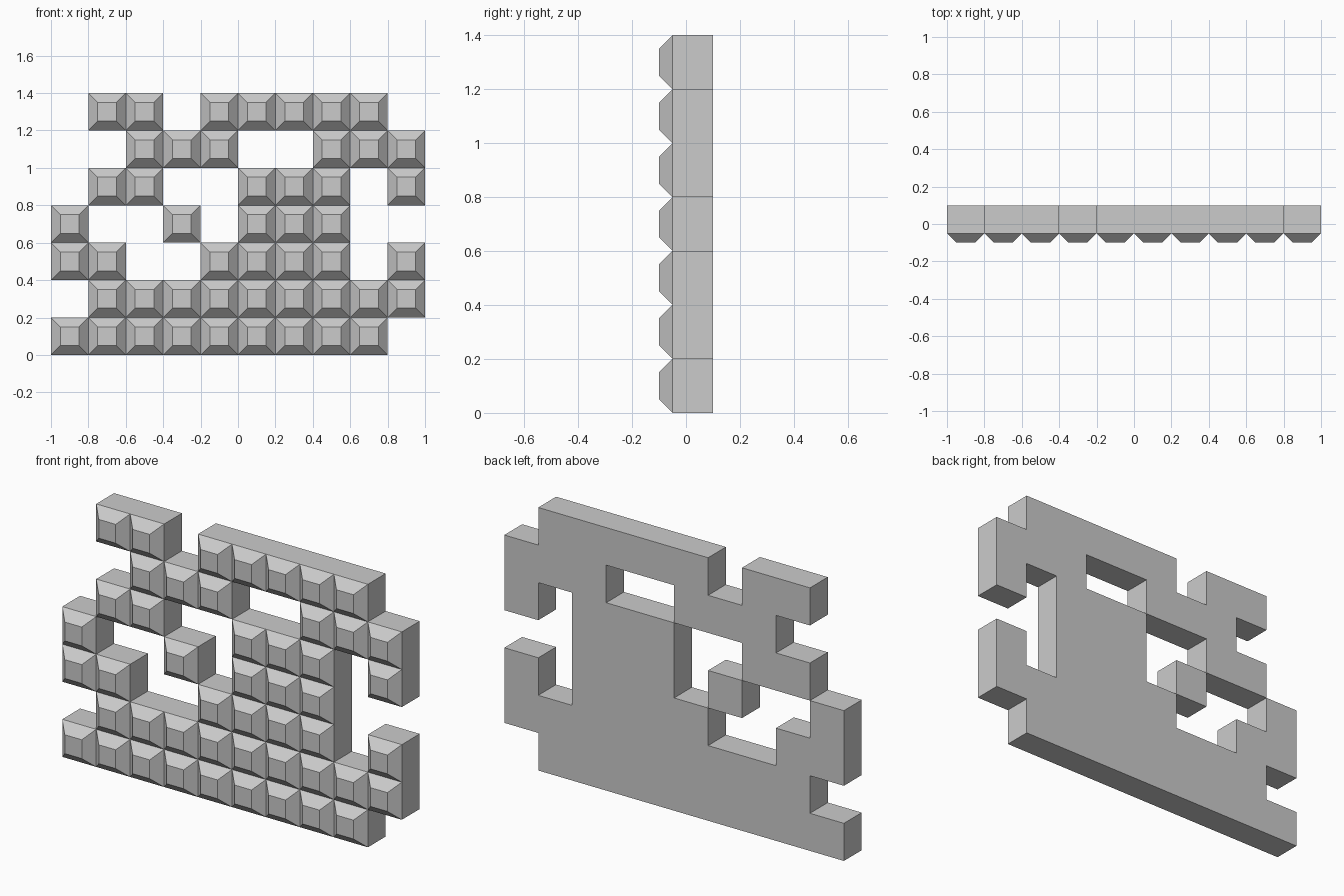
import bpy
import bmesh

cube = bpy.data.objects.get("Cube")
if cube:
    bpy.data.objects.remove(cube, do_unlink=True)

# Block layout, top row first
LAYOUT = [
    ".##.#####.",
    "..###..###",
    ".##..###.#",
    "#..#.###..",
    "##..####.#",
    ".#########",
    "#########.",
]
CELL, FRONT, BACK, BEVEL = 0.2, -0.05, 0.1, 0.05

rows = LAYOUT[::-1]
filled = {(c, r) for r, row in enumerate(rows) for c, mark in enumerate(row) if mark == "#"}

bm = bmesh.new()
grid = {}


def corner(c, r, y):
    """Shared vertex at a grid corner."""
    if (c, r, y) not in grid:
        grid[c, r, y] = bm.verts.new((c * CELL - 1, y, r * CELL))
    return grid[c, r, y]


# Front and back squares, plus walls only on the exposed sides
studs = []
for c, r in sorted(filled):
    ring = [(c, r), (c + 1, r), (c + 1, r + 1), (c, r + 1)]
    studs.append(bm.faces.new([corner(*p, FRONT) for p in ring]))
    bm.faces.new([corner(*p, BACK) for p in reversed(ring)])
    for i, (dc, dr) in enumerate([(0, -1), (1, 0), (0, 1), (-1, 0)]):
        if (c + dc, r + dr) not in filled:
            a, b = ring[i], ring[(i + 1) % 4]
            bm.faces.new([corner(*b, FRONT), corner(*a, FRONT),
                          corner(*a, BACK), corner(*b, BACK)])

# Raised bevelled stud on every block
bm.normal_update()
bmesh.ops.inset_individual(bm, faces=studs, thickness=BEVEL, depth=BEVEL,
                           use_even_offset=True)
bm.normal_update()

mesh = bpy.data.meshes.new("studded_block_panel")
bm.to_mesh(mesh)
bm.free()
panel = bpy.data.objects.new("studded_block_panel", mesh)
bpy.context.collection.objects.link(panel)

# Plain grey finish
grey = bpy.data.materials.new("plain_grey")
grey.use_nodes = True
colour = (0.6, 0.6, 0.6, 1)
grey.diffuse_color = colour
grey.node_tree.nodes["Principled BSDF"].inputs["Base Color"].default_value = colour
mesh.materials.append(grey)
